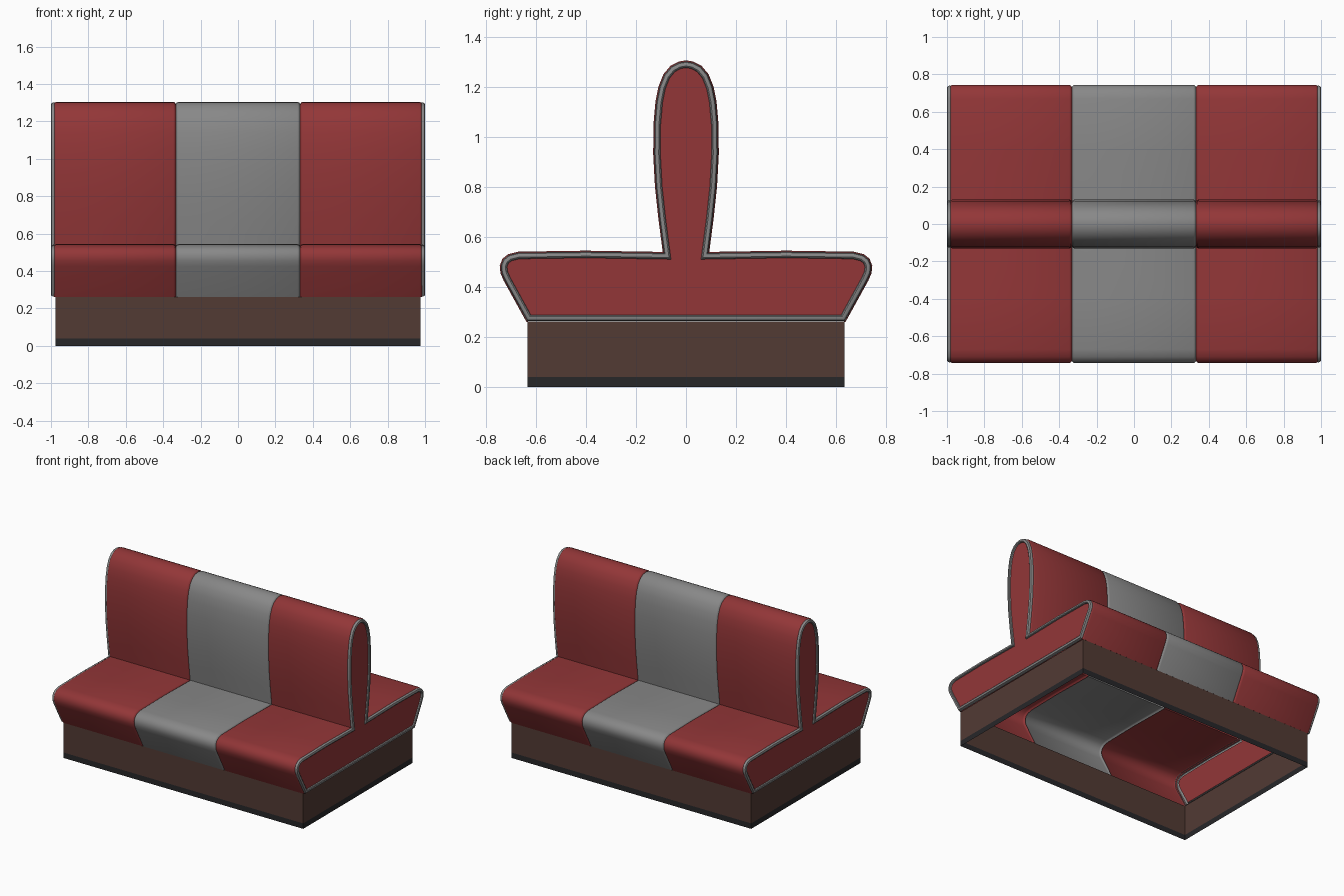
import bpy, math
from mathutils import Vector

if "Cube" in bpy.data.objects:
    bpy.data.objects.remove(bpy.data.objects["Cube"])


def material(name, rgb):
    m = bpy.data.materials.new(name)
    m.diffuse_color = (*rgb, 1)
    m.use_nodes = True
    m.node_tree.nodes["Principled BSDF"].inputs["Base Color"].default_value = m.diffuse_color
    return m


RED = material("red vinyl", (0.29, 0.037, 0.039))
GREY = material("grey vinyl", (0.245, 0.245, 0.245))
BROWN = material("brown wood", (0.085, 0.043, 0.034))
BLACK = material("black kick strip", (0.02, 0.02, 0.022))

# Half cross-section (y, z), from the seat bottom to the top of the backrest
HALF = [(0.637, 0.26), (0.728, 0.425), (0.741, 0.455), (0.744, 0.485),
        (0.733, 0.513), (0.71, 0.531), (0.67, 0.541), (0.4, 0.545),
        (0.093, 0.54), (0.11, 0.67), (0.124, 0.8), (0.131, 0.93),
        (0.13, 1.05), (0.122, 1.14), (0.11, 1.2), (0.09, 1.25),
        (0.062, 1.283), (0.03, 1.3), (0.0, 1.305)]
PROFILE = HALF + [(-y, z) for y, z in reversed(HALF[:-1])]


def inset(d):
    """Profile moved inwards by d, with mitred corners."""
    pts = [Vector(p) for p in PROFILE]
    out = []
    for i, p in enumerate(pts):
        a = (p - pts[i - 1]).normalized()
        b = (pts[(i + 1) % len(pts)] - p).normalized()
        na, nb = Vector((-a.y, a.x)), Vector((-b.y, b.x))
        out.append(p + (na + nb) * (d / (1 + na.dot(nb))))
    return out


def make(name, verts, faces, mats, smooth=True):
    me = bpy.data.meshes.new(name)
    me.from_pydata(verts, [], faces)
    for m in mats:
        me.materials.append(m)
    ob = bpy.data.objects.new(name, me)
    bpy.context.collection.objects.link(ob)
    if smooth:
        bpy.ops.object.select_all(action='DESELECT')
        ob.select_set(True)
        bpy.context.view_layer.objects.active = ob
        bpy.ops.object.shade_smooth_by_angle(angle=math.radians(35))
    return ob


def loft(name, rings, mat, closed):
    """Skin between profile rings given as (x, inset), x increasing."""
    n = len(PROFILE)
    verts, faces = [], []
    for x, d in rings:
        for y, z in inset(d):
            verts.append((x, y, 0.26 if not closed and z < 0.3 else z))
    for r in range(len(rings) - 1):
        for i in range(n if closed else n - 1):
            j = (i + 1) % n
            faces.append((r * n + i, r * n + j, (r + 1) * n + j, (r + 1) * n + i))
    return make(name, verts, faces, [mat])


# Three upholstered sections with rolled seams, open underneath
for name, a, b, mat in (("left_upholstery", -0.985, -0.332, RED),
                        ("middle_upholstery", -0.332, 0.332, GREY),
                        ("right_upholstery", 0.332, 0.985, RED)):
    loft(name, [(a, 0.012), (a + 0.005, 0.004), (a + 0.014, 0),
                (b - 0.014, 0), (b - 0.005, 0.004), (b, 0.012)], mat, False)

# Piping and recessed panel on each end
TRIM = [(0.974, 0.006), (0.988, 0.004), (0.997, 0.008), (1.0, 0.013),
        (1.0, 0.022), (0.996, 0.027), (0.988, 0.029)]
for side, s in (("right", 1), ("left", -1)):
    rings = [(s * x, d) for x, d in TRIM][::s]
    loft(side + "_end_piping", rings, GREY, True)
    idx = list(range(len(PROFILE)))[::s]
    make(side + "_end_panel", [(s * 0.988, y, z) for y, z in inset(0.029)],
         [idx], [RED], False)

# Hollow plinth with a dark kick strip along the floor
corners = [(-0.975, -0.634), (0.975, -0.634), (0.975, 0.634), (-0.975, 0.634)]
verts = [(x, y, z) for z in (0, 0.04, 0.262) for x, y in corners]
faces = [(r * 4 + i, r * 4 + (i + 1) % 4, r * 4 + 4 + (i + 1) % 4, r * 4 + 4 + i)
         for r in range(2) for i in range(4)]
plinth = make("plinth", verts, faces, [BROWN, BLACK], False)
for p in plinth.data.polygons:
    p.material_index = 1 if p.center.z < 0.04 else 0
